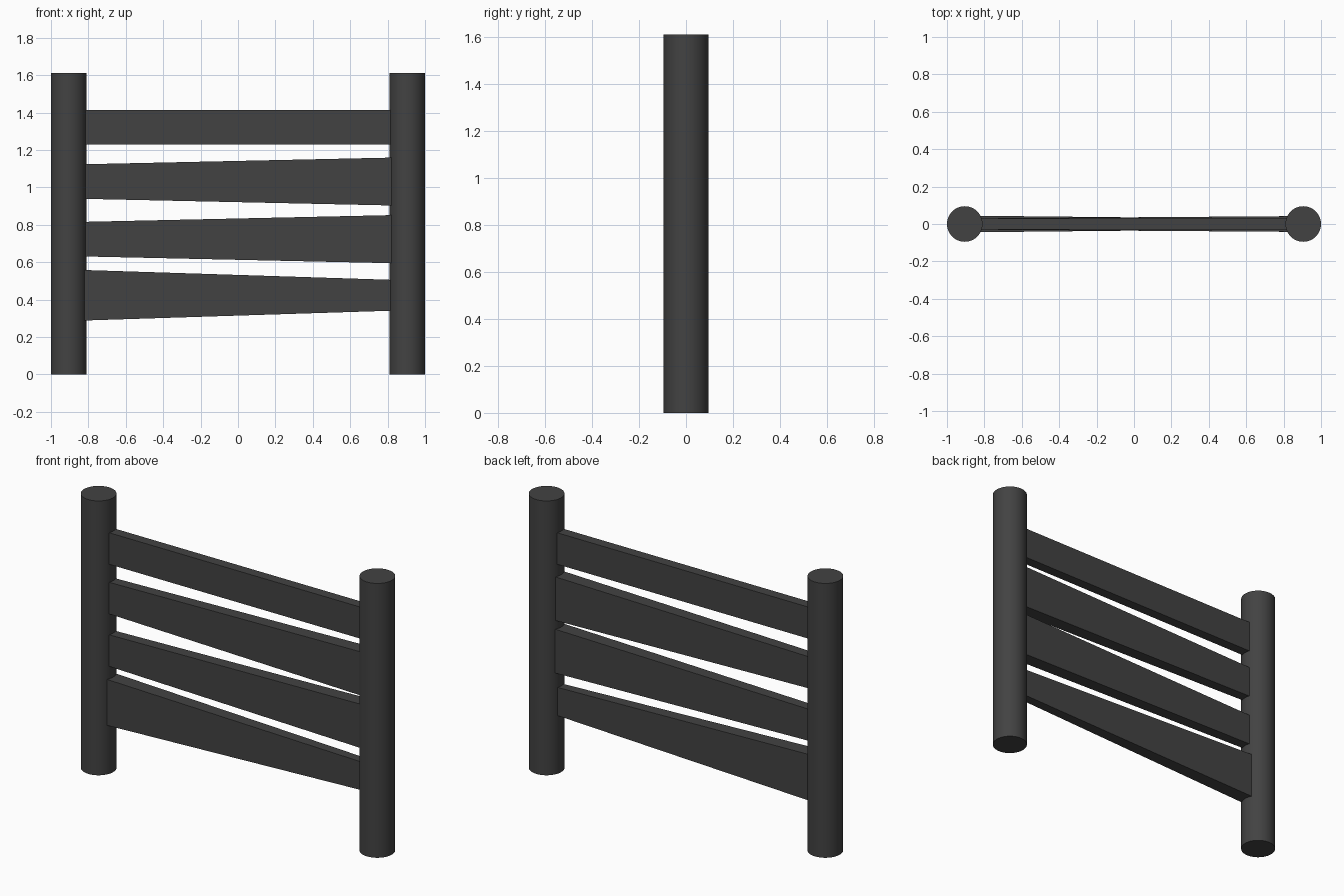
import bpy, bmesh, math

if "Cube" in bpy.data.objects:
    bpy.data.objects.remove(bpy.data.objects["Cube"])

mat = bpy.data.materials.new("charcoal")
mat.diffuse_color = (0.055, 0.055, 0.055, 1)
mat.use_nodes = True
mat.node_tree.nodes["Principled BSDF"].inputs["Base Color"].default_value = mat.diffuse_color

POST_R, POST_H, POST_X = 0.095, 1.61, 0.905
RAIL_X = 0.822
DEPTH_RATIO = 0.325  # rail thickness relative to its height


def post(name, x):
    bpy.ops.mesh.primitive_cylinder_add(vertices=48, radius=POST_R, depth=POST_H,
                                        location=(x, 0, POST_H / 2))
    ob = bpy.context.object
    ob.name = name
    ob.data.materials.append(mat)
    bpy.ops.object.shade_smooth_by_angle(angle=math.radians(30))


def rail(name, z, h_left, h_right):
    """Board whose height and thickness taper together along x."""
    bm = bmesh.new()
    bmesh.ops.create_cube(bm, size=1)
    for v in bm.verts:
        h = h_left if v.co.x < 0 else h_right
        v.co = (v.co.x * 2 * RAIL_X, v.co.y * h * DEPTH_RATIO, z + v.co.z * h)
    me = bpy.data.meshes.new(name)
    bm.to_mesh(me)
    bm.free()
    me.materials.append(mat)
    bpy.context.collection.objects.link(bpy.data.objects.new(name, me))


# Round end posts
post("left_post", -POST_X)
post("right_post", POST_X)

# Tapered rails: centre height, left height, right height
rail("top_rail", 1.322, 0.185, 0.185)
rail("upper_rail", 1.031, 0.185, 0.256)
rail("lower_rail", 0.723, 0.185, 0.257)
rail("bottom_rail", 0.423, 0.27, 0.165)
